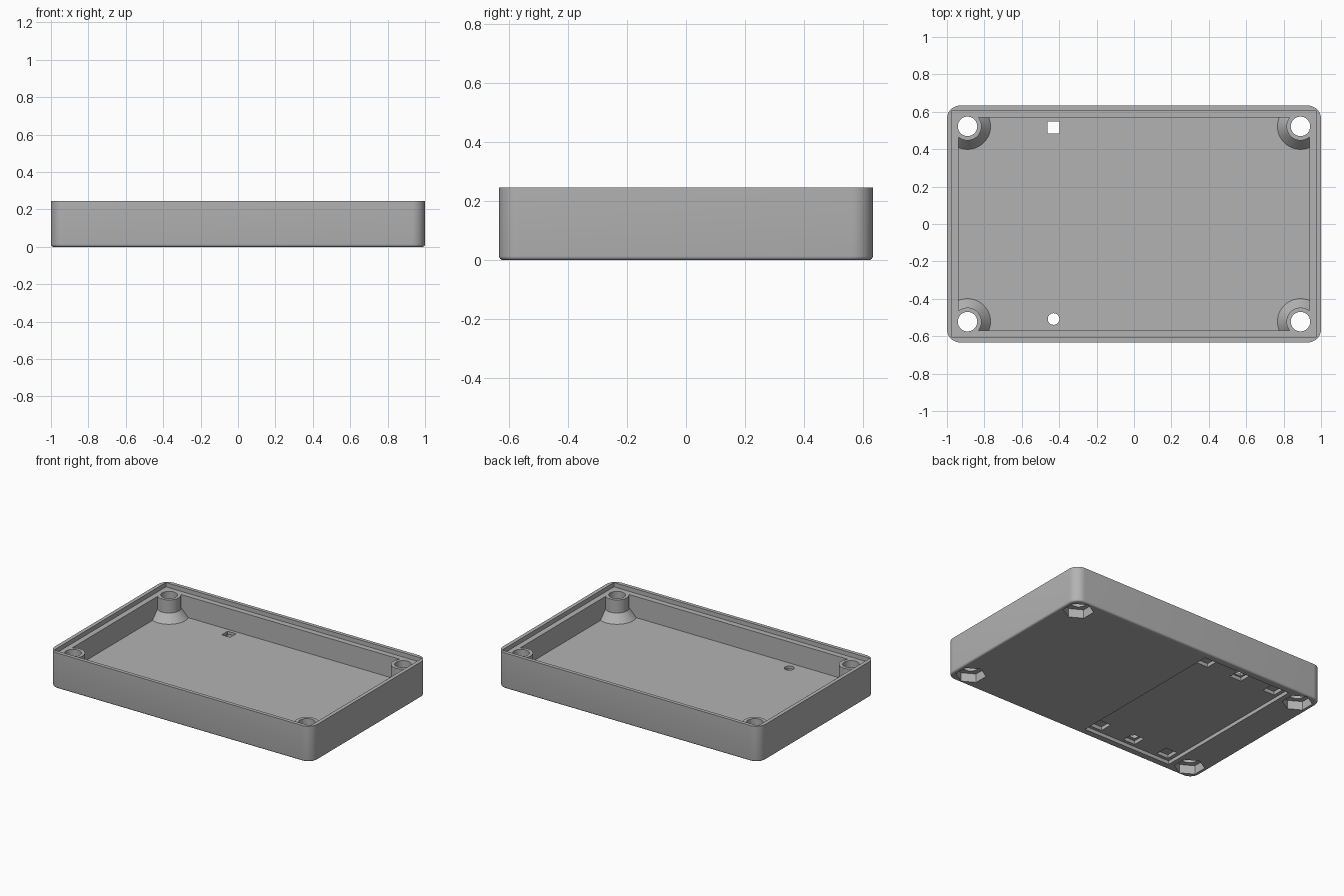
import bpy
import bmesh
from math import cos, sin, pi, radians, sqrt

default = bpy.data.objects.get("Cube")
if default:
    bpy.data.objects.remove(default, do_unlink=True)

# Main dimensions
HALF_X, HALF_Y, HEIGHT = 1.0, 0.633, 0.245
FLOOR, LEDGE = 0.07, 0.215
POST_X, POST_Y = 0.89, 0.522
DOOR_X, DOOR_TOP, TAB_Y = -0.43, 0.025, 0.515

grey = bpy.data.materials.new("plain grey")
grey.use_nodes = True
COLOUR = (0.45, 0.45, 0.45, 1)
grey.diffuse_color = COLOUR
grey.node_tree.nodes["Principled BSDF"].inputs["Base Color"].default_value = COLOUR


def finish(name, bm):
    bmesh.ops.recalc_face_normals(bm, faces=bm.faces)
    mesh = bpy.data.meshes.new(name)
    bm.to_mesh(mesh)
    bm.free()
    mesh.materials.append(grey)
    obj = bpy.data.objects.new(name, mesh)
    bpy.context.scene.collection.objects.link(obj)
    return obj


def box_mesh(x, y, half_x, half_y, low, high):
    bm = bmesh.new()
    bmesh.ops.create_cube(bm, size=1)
    for v in bm.verts:
        v.co.x = x + v.co.x * 2 * half_x
        v.co.y = y + v.co.y * 2 * half_y
        v.co.z = high if v.co.z > 0 else low
    return bm


def box(name, *size):
    return finish(name, box_mesh(*size))


def turned(name, x, y, rings, sides=48, phase=0):
    """Closed solid through (radius, height) rings."""
    bm = bmesh.new()
    loops = [[bm.verts.new((x + r * cos(phase + 2 * pi * i / sides),
                            y + r * sin(phase + 2 * pi * i / sides), z))
              for i in range(sides)] for r, z in rings]
    for a, b in zip(loops, loops[1:]):
        for i in range(sides):
            j = (i + 1) % sides
            bm.faces.new((a[i], a[j], b[j], b[i]))
    bm.faces.new(loops[0])
    bm.faces.new(loops[-1])
    return finish(name, bm)


def cut(target, cutter):
    """Subtract the cutter and discard it."""
    mod = target.modifiers.new("cut", "BOOLEAN")
    mod.operation, mod.solver, mod.object = "DIFFERENCE", "EXACT", cutter
    graph = bpy.context.evaluated_depsgraph_get()
    mesh = bpy.data.meshes.new_from_object(target.evaluated_get(graph))
    target.modifiers.clear()
    target.data = mesh
    bpy.data.objects.remove(cutter, do_unlink=True)


# Outer shell: rounded upright corners, small round along the bottom edge
bm = box_mesh(0, 0, HALF_X, HALF_Y, 0, HEIGHT)
upright = [e for e in bm.edges if abs(e.verts[0].co.z - e.verts[1].co.z) > 0.1]
bmesh.ops.bevel(bm, geom=upright, offset=0.07, segments=10, profile=0.5, affect="EDGES")
bottom = [e for e in bm.edges if all(v.co.z < 0.001 for v in e.verts)]
bmesh.ops.bevel(bm, geom=bottom, offset=0.013, segments=4, profile=0.5, affect="EDGES")
case = finish("case_bottom", bm)

corners = [(sx * POST_X, sy * POST_Y) for sx in (-1, 1) for sy in (-1, 1)]

# Cavity, leaving flared screw posts standing in the corners
cavity = box("cavity", 0, 0, 0.937, 0.57, FLOOR, 0.35)
for x, y in corners:
    cut(cavity, turned("screw_post", x, y, [(0.123, 0.03), (0.123, FLOOR),
                                            (0.075, 0.125), (0.075, 0.4)]))
cut(case, cavity)

# Stepped lip around the rim
cut(case, box("lip_step", 0, 0, 0.974, 0.608, LEDGE, 0.4))

# Screw holes with hexagonal nut pockets underneath
for x, y in corners:
    cut(case, turned("screw_hole", x, y, [(0.052, -0.1), (0.052, 0.4)]))
    cut(case, turned("nut_pocket", x, y, [(0.096, -0.1), (0.096, 0.06)], 6, radians(30)))

# Shallow door recess underneath, with a row of tab pockets at each end
cut(case, box("door_recess", DOOR_X, 0, 0.34, 0.582, -0.1, DOOR_TOP))
for side in (-1, 1):
    for step in (-1, 0, 1):
        cut(case, box("tab_pocket", DOOR_X + step * 0.27, side * TAB_Y,
                      0.045, 0.045, -0.05, 0.05))

# Square and round holes through the floor
cut(case, turned("square_hole", DOOR_X, TAB_Y, [(0.032 * sqrt(2), -0.2), (0.032 * sqrt(2), 0.2)],
                 4, radians(45)))
cut(case, turned("round_hole", DOOR_X, -0.508, [(0.031, -0.2), (0.031, 0.2)]))

# Smooth the round surfaces, keep the edges sharp
bpy.ops.object.select_all(action="DESELECT")
case.select_set(True)
bpy.context.view_layer.objects.active = case
bpy.ops.object.shade_smooth_by_angle(angle=radians(30))
